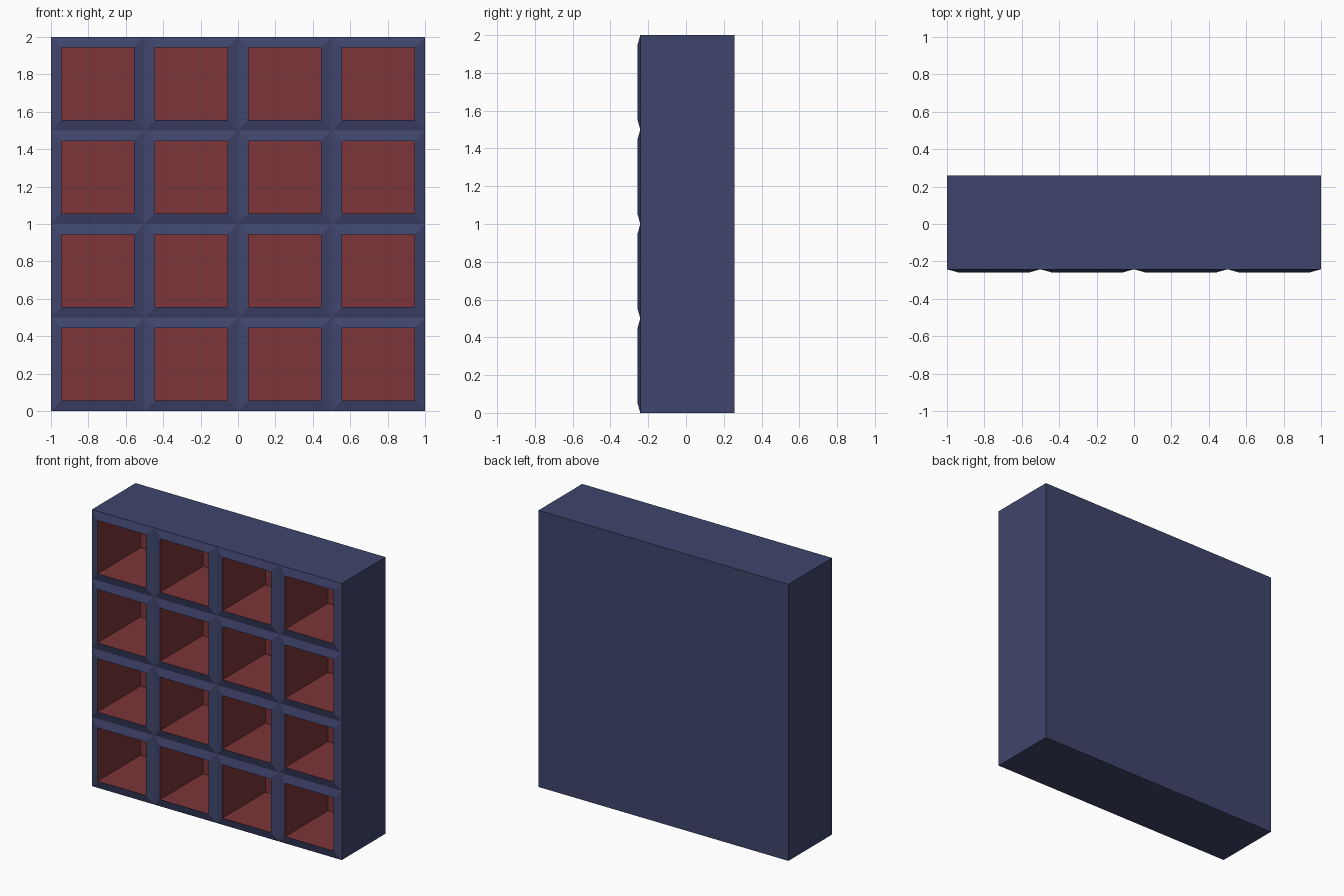
import bpy
import bmesh
from math import radians
from mathutils import Matrix, Vector

if "Cube" in bpy.data.objects:
    bpy.data.objects.remove(bpy.data.objects["Cube"])

CELLS = 4
RIM = 0.057        # width of the sloped frame round each opening
RAISE = 0.016      # how far each frame stands proud
DEPTH = 0.49       # pocket depth
FRONT, BACK = -0.242, 0.258


def material(name, colour):
    m = bpy.data.materials.new(name)
    m.diffuse_color = (*colour, 1)
    m.use_nodes = True
    m.node_tree.nodes["Principled BSDF"].inputs["Base Color"].default_value = m.diffuse_color
    return m


bm = bmesh.new()

# front panel: 4 x 4 grid standing upright, facing -y
bmesh.ops.create_grid(bm, x_segments=CELLS, y_segments=CELLS, size=1,
                      matrix=Matrix.Translation((0, FRONT, 1)) @ Matrix.Rotation(radians(90), 4, 'X'))
cells = bm.faces[:]

# case: sides pulled back from the panel outline, then closed with a back
outline = [e for e in bm.edges if e.is_boundary]
geom = bmesh.ops.extrude_edge_only(bm, edges=outline)["geom"]
for v in geom:
    if isinstance(v, bmesh.types.BMVert):
        v.co.y = BACK
rear = [e for e in geom if isinstance(e, bmesh.types.BMEdge) and all(v.co.y == e.verts[0].co.y for v in e.verts)
        and e.is_boundary]
bmesh.ops.contextual_create(bm, geom=rear)
bmesh.ops.recalc_face_normals(bm, faces=bm.faces[:])

# raised bevelled frames
bmesh.ops.inset_individual(bm, faces=cells, thickness=RIM, depth=RAISE, use_even_offset=True)

# deep red pockets
floors = bmesh.ops.extrude_discrete_faces(bm, faces=cells)["faces"]
for floor in floors:
    bmesh.ops.translate(bm, verts=floor.verts[:], vec=Vector((0, DEPTH, 0)))
    floor.material_index = 1
    for e in floor.edges:
        for f in e.link_faces:
            f.material_index = 1

mesh = bpy.data.meshes.new("pigeonhole_cabinet")
bm.to_mesh(mesh)
bm.free()
mesh.materials.append(material("navy", (0.05, 0.06, 0.15)))
mesh.materials.append(material("red", (0.2, 0.035, 0.04)))
cabinet = bpy.data.objects.new("pigeonhole_cabinet", mesh)
bpy.context.collection.objects.link(cabinet)
